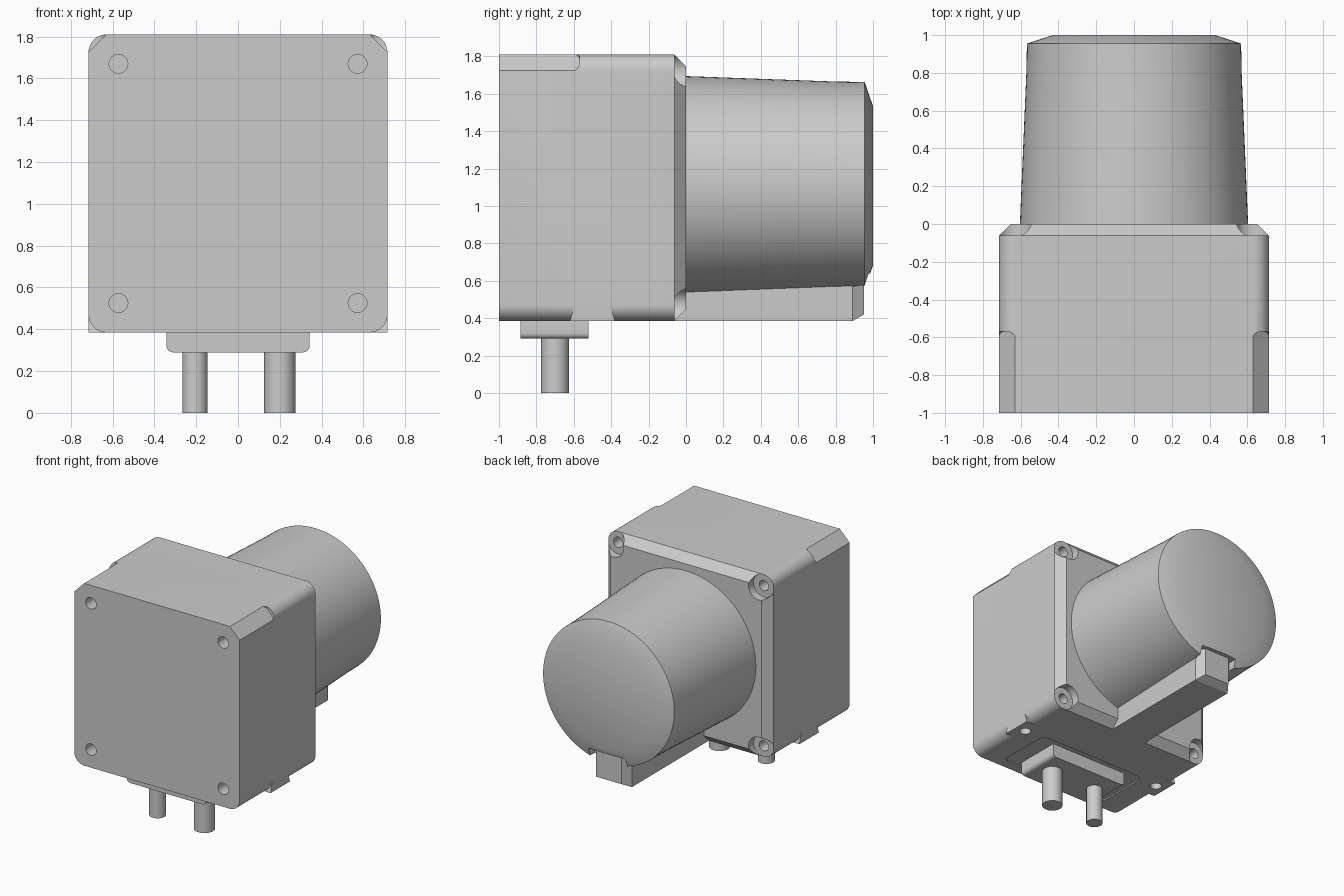
import bpy, bmesh, math
from mathutils import Vector, Matrix

cube = bpy.data.objects.get("Cube")
if cube:
    bpy.data.objects.remove(cube, do_unlink=True)

GREY = (0.6, 0.6, 0.6, 1.0)
grey = bpy.data.materials.new("plain grey")
grey.use_nodes = True
grey.diffuse_color = GREY
grey.node_tree.nodes["Principled BSDF"].inputs["Base Color"].default_value = GREY


def rounded(w, h, r, n=8):
    """Rounded rectangle with half sizes w and h."""
    pts = []
    for k, (sx, sy) in enumerate([(1, 1), (-1, 1), (-1, -1), (1, -1)]):
        for i in range(n + 1):
            a = math.pi / 2 * (k + i / n)
            pts.append((sx * (w - r) + r * math.cos(a), sy * (h - r) + r * math.sin(a)))
    return pts


def ellipse(a, b, n=32):
    return [(a * math.cos(t * math.tau / n), b * math.sin(t * math.tau / n)) for t in range(n)]


def rect(w, low, high):
    return [(-w, low), (w, low), (w, high), (-w, high)]


def loft(name, axis, centre, sections):
    """Join matching outlines placed along the y or z axis."""
    bm = bmesh.new()
    rings = []
    for pts, d in sections:
        rings.append([bm.verts.new((u, d, v) if axis == "y" else (u, v, d)) for u, v in pts])
    for a, b in zip(rings, rings[1:]):
        for i in range(len(a)):
            j = (i + 1) % len(a)
            bm.faces.new((a[i], a[j], b[j], b[i]))
    bm.faces.new(rings[0])
    bm.faces.new(rings[-1])
    bmesh.ops.recalc_face_normals(bm, faces=bm.faces)
    bmesh.ops.translate(bm, verts=bm.verts, vec=Vector(centre))
    mesh = bpy.data.meshes.new(name)
    bm.to_mesh(mesh)
    bm.free()
    mesh.materials.append(grey)
    obj = bpy.data.objects.new(name, mesh)
    bpy.context.collection.objects.link(obj)
    return obj


def activate(obj):
    bpy.ops.object.select_all(action="DESELECT")
    obj.select_set(True)
    bpy.context.view_layer.objects.active = obj


def boolean(target, tool, operation="DIFFERENCE"):
    activate(target)
    mod = target.modifiers.new("cut", "BOOLEAN")
    mod.operation, mod.solver, mod.object = operation, "EXACT", tool
    bpy.ops.object.modifier_apply(modifier=mod.name)
    bpy.data.objects.remove(tool, do_unlink=True)


W, H, MID, BOTTOM = 0.715, 0.7125, 1.0975, 0.385

# Housing with rounded long edges and a chamfered back rim
housing = loft("housing", "y", (0, 0, MID), [
    (rounded(W, H, 0.085), -1),
    (rounded(W, H, 0.085), -0.062),
    (rounded(W - 0.062, H - 0.062, 0.023), 0)])

# Square lugs under the side edges
for s in (-1, 1):
    lug = loft("lug", "z", (s * 0.635, -0.5, 0), [
        (rect(0.08, -0.12, 0.12), BOTTOM),
        (rect(0.08, -0.095, 0.095), 0.475)])
    boolean(housing, lug, "UNION")

# Shallow pocket around the cable flange
boolean(housing, loft("pocket", "z", (0, -0.7, 0), [
    (rounded(0.48, 0.23, 0.06), 0.3), (rounded(0.48, 0.23, 0.06), BOTTOM + 0.01)]))

for sx in (-1, 1):
    # Milled flats on the two upper front corners
    flat = loft("flat", "z", (0, 0, 0), [
        (rounded(0.064, 0.5, 0.04), 0), (rounded(0.064, 0.5, 0.04), 0.2)])
    flat.data.transform(Matrix.Translation((sx * 0.6725, -1.07, 1.7675))
                        @ Matrix.Rotation(sx * math.pi / 4, 4, "Y"))
    boolean(housing, flat)
    # Holes below the lugs
    boolean(housing, loft("lug_hole", "z", (sx * 0.63, -0.5, 0), [
        (ellipse(0.042, 0.042, 24), 0.3), (ellipse(0.042, 0.042, 24), 0.46)]))
    for sz in (-1, 1):
        # Front holes, back screw seats and back holes
        cuts = [(0.572, 0.572, 0.045, -1.1, -0.9),
                (0.63, 0.627, 0.09, -0.062, 0.1),
                (0.63, 0.627, 0.04, -0.15, 0.05)]
        for x, z, r, start, end in cuts:
            boolean(housing, loft("bore", "y", (sx * x, 0, MID + sz * z), [
                (ellipse(r, r), start), (ellipse(r, r), end)]))

# Tapered round cover with a bevelled cap
cover = loft("round_cover", "y", (0, 0, 1.107), [
    (ellipse(0.605, 0.588, 96), -0.02),
    (ellipse(0.57, 0.558, 96), 0.8),
    (ellipse(0.567, 0.556, 96), 0.955),
    (ellipse(0.43, 0.425, 96), 1)])
boolean(cover, loft("cap_notch", "y", (0, 0, 0), [
    (rect(0.16, 0.3, 0.64), 0.9), (rect(0.16, 0.3, 0.64), 1.1)]))

# Cable channel below the cover
loft("cable_channel", "y", (0, 0, 0), [
    (rect(0.155, BOTTOM, 0.64), -0.08),
    (rect(0.155, BOTTOM, 0.64), 0.89),
    (rect(0.11, 0.42, 0.64), 0.953)])

# Flange and the two cables under the housing
loft("cable_flange", "y", (0, 0, 0.36), [
    (rounded(0.342, 0.07, 0.03), -0.885), (rounded(0.342, 0.07, 0.03), -0.52)])
for name, x, r in (("right_cable", -0.205, 0.06), ("left_cable", 0.2, 0.075)):
    loft(name, "z", (x, -0.7, 0), [(ellipse(r, r), 0), (ellipse(r, r), 0.31)])

for obj in [o for o in bpy.context.scene.objects if o.type == "MESH" and grey.name in o.data.materials]:
    activate(obj)
    bpy.ops.object.shade_smooth_by_angle(angle=math.radians(25))
